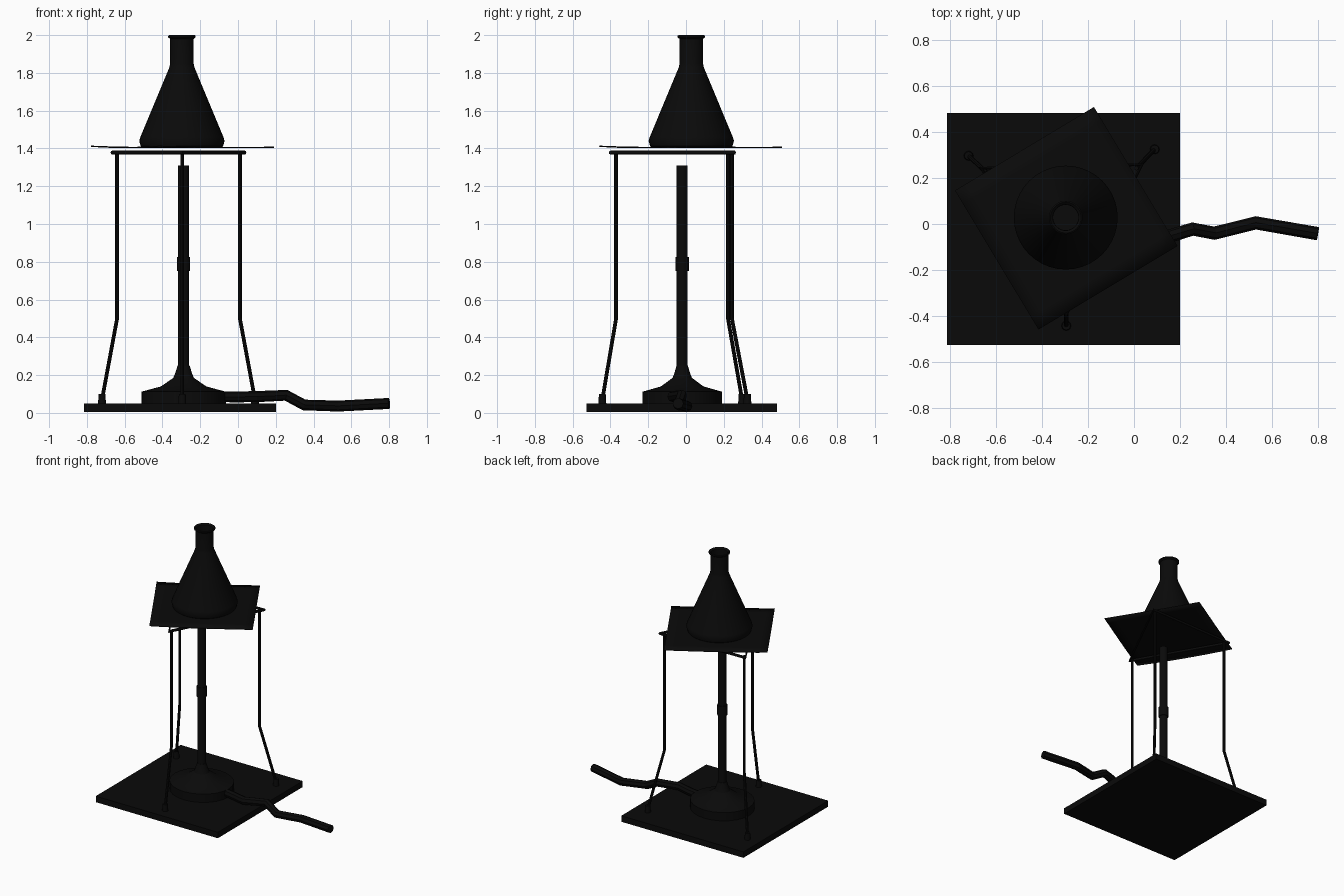
import bpy, bmesh, math
from mathutils import Vector, Matrix

cube = bpy.data.objects.get("Cube")
if cube:
    bpy.data.objects.remove(cube, do_unlink=True)

# Single near-black finish for the whole apparatus
BLACK = (0.003, 0.003, 0.003, 1.0)
black = bpy.data.materials.new("charcoal_black")
black.use_nodes = True
black.diffuse_color = BLACK
black.node_tree.nodes["Principled BSDF"].inputs["Base Color"].default_value = BLACK


def finish(name, bm, loc=(0, 0, 0), smooth=None):
    """Turn a bmesh into a named, coloured object."""
    bmesh.ops.recalc_face_normals(bm, faces=bm.faces)
    mesh = bpy.data.meshes.new(name)
    bm.to_mesh(mesh)
    bm.free()
    ob = bpy.data.objects.new(name, mesh)
    ob.location = loc
    bpy.context.collection.objects.link(ob)
    mesh.materials.append(black)
    if smooth:
        bpy.ops.object.select_all(action='DESELECT')
        ob.select_set(True)
        bpy.context.view_layer.objects.active = ob
        bpy.ops.object.shade_smooth_by_angle(angle=math.radians(smooth))
    return ob


def lathe(name, profile, loc, sides=32, scale_y=1.0, smooth=30):
    """Spin an (r, z) profile about z; r = 0 ends close the shape."""
    bm = bmesh.new()
    verts = [bm.verts.new((r, 0, z)) for r, z in profile]
    edges = [bm.edges.new(pair) for pair in zip(verts, verts[1:])]
    bmesh.ops.spin(bm, geom=verts + edges, cent=(0, 0, 0), axis=(0, 0, 1),
                   angle=math.tau, steps=sides, use_merge=True)
    bmesh.ops.remove_doubles(bm, verts=bm.verts, dist=1e-5)
    bmesh.ops.scale(bm, vec=(1, scale_y, 1), verts=bm.verts)
    return finish(name, bm, loc, smooth)


def rod(name, points, radius, cyclic=False, resolution=2):
    """Round bar following a polyline."""
    cu = bpy.data.curves.new(name, 'CURVE')
    cu.dimensions = '3D'
    cu.bevel_depth = radius
    cu.bevel_resolution = resolution
    cu.use_fill_caps = True
    sp = cu.splines.new('POLY')
    sp.points.add(len(points) - 1)
    for p, co in zip(sp.points, points):
        p.co = (*co, 1)
    sp.use_cyclic_u = cyclic
    sp.use_smooth = False
    ob = bpy.data.objects.new(name, cu)
    bpy.context.collection.objects.link(ob)
    cu.materials.append(black)
    return ob


# Square bench mat
bm = bmesh.new()
bmesh.ops.create_cube(bm, size=1)
bmesh.ops.scale(bm, vec=(1.015, 1.008, 0.045), verts=bm.verts)
finish("bench_mat", bm, (-0.307, -0.022, 0.0275))

# Burner: flared foot, barrel and air collar
BURNER = (-0.288, -0.02, 0)
lathe("burner_foot", [(0, 0.05), (0.224, 0.05), (0.224, 0.112), (0.12, 0.14),
                      (0.055, 0.185), (0.046, 0.205), (0.032, 0.25), (0, 0.25)],
      BURNER, 24, 0.94)
lathe("burner_barrel", [(0, 0.24), (0.029, 0.24), (0.029, 1.31),
                        (0.023, 1.31), (0.023, 1.15), (0, 1.15)], BURNER, 20)
lathe("air_collar", [(0.028, 0.75), (0.035, 0.75), (0.035, 0.825), (0.028, 0.825)],
      BURNER, 20)

# Gas hose lying over the mat
rod("gas_hose", [(-0.14, -0.02, 0.086), (0.0, -0.045, 0.085), (0.1, -0.07, 0.086),
                 (0.18, -0.045, 0.09), (0.255, -0.022, 0.093), (0.35, -0.04, 0.042),
                 (0.53, 0.005, 0.036), (0.80, -0.042, 0.05)], 0.029)

# Tripod: triangular top, three bent legs with rubber feet
rod("tripod_top", [(-0.665, 0.243, 1.378), (0.035, 0.258, 1.378),
                   (-0.295, -0.398, 1.378)], 0.011, cyclic=True)
LEGS = {"left": ((0.01, 0.243), (0.09, 0.325)),
        "right": ((-0.64, 0.222), (-0.72, 0.297)),
        "front": ((-0.295, -0.37), (-0.295, -0.443))}
for side, (top, foot) in LEGS.items():
    rod(side + "_leg", [(*top, 1.378), (*top, 0.5), (*foot, 0.07)], 0.010)
    lathe(side + "_foot", [(0, 0.05), (0.021, 0.05), (0.018, 0.1), (0, 0.1)],
          (*foot, 0), 12)

# Thin gauze sheet, turned on the tripod, with slightly curled corners
bm = bmesh.new()
bmesh.ops.create_grid(bm, x_segments=10, y_segments=10, size=0.353)
for v in bm.verts:
    curl = abs(v.co.x * v.co.y) / 0.353 ** 2
    v.co.z = 0.007 * curl ** 2 * (1 if v.co.x < 0 else 0.2)
bmesh.ops.rotate(bm, verts=bm.verts, matrix=Matrix.Rotation(math.radians(31), 3, 'Z'))
gauze = finish("gauze_sheet", bm, (-0.295, 0.025, 1.402), 30)
solid = gauze.modifiers.new("thickness", 'SOLIDIFY')
solid.thickness = 0.006

# Conical flask with a hollow neck and rolled lip
lathe("conical_flask", [(0, 1.402), (0.205, 1.402), (0.218, 1.412), (0.226, 1.44),
                        (0.22, 1.46), (0.066, 1.83), (0.062, 1.85), (0.062, 1.98),
                        (0.073, 1.988), (0.073, 1.996), (0.067, 2.0), (0.056, 1.99),
                        (0.055, 1.85), (0.21, 1.46), (0.2, 1.412), (0, 1.412)],
      (-0.297, 0.028, 0), 40, smooth=35)
